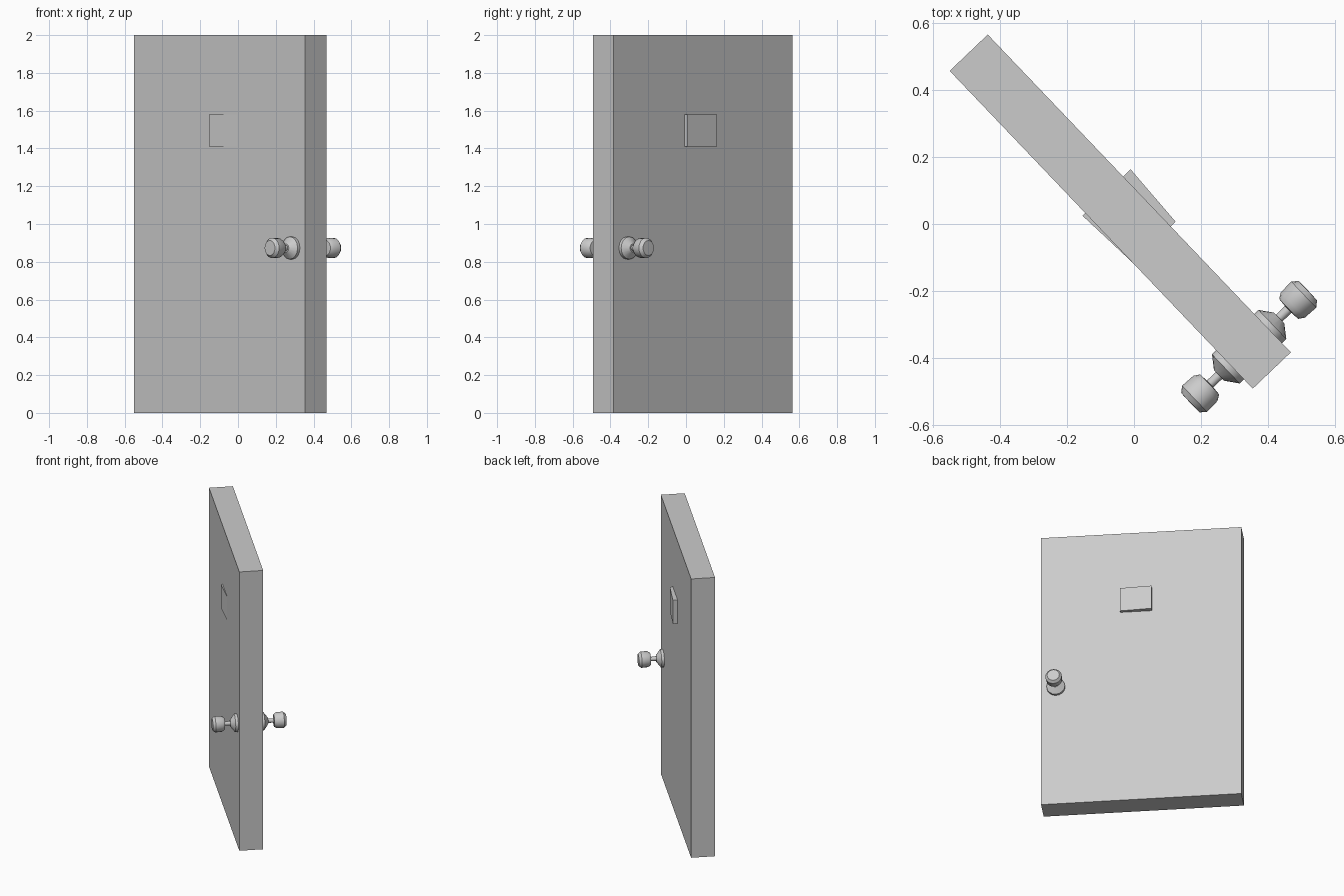
import bpy, bmesh, math
from mathutils import Matrix, Vector

if "Cube" in bpy.data.objects:
    bpy.data.objects.remove(bpy.data.objects["Cube"])

ANGLE = math.radians(-46.35)          # door swings open about z
CENTRE = Vector((-0.041, 0.037, 0.0))
DOOR = Matrix.Translation(CENTRE) @ Matrix.Rotation(ANGLE, 4, 'Z')


def finish(name, bm):
    bmesh.ops.recalc_face_normals(bm, faces=bm.faces)
    me = bpy.data.meshes.new(name)
    bm.to_mesh(me)
    bm.free()
    ob = bpy.data.objects.new(name, me)
    bpy.context.collection.objects.link(ob)
    return ob


def prism(name, outline, z0, z1):
    bm = bmesh.new()
    face = bm.faces.new([bm.verts.new((x, y, z0)) for x, y in outline])
    ext = bmesh.ops.extrude_face_region(bm, geom=[face])
    top = [v for v in ext['geom'] if isinstance(v, bmesh.types.BMVert)]
    bmesh.ops.translate(bm, verts=top, vec=(0, 0, z1 - z0))
    return finish(name, bm)


def lathe(name, profile, matrix, sides=16):
    # profile of (radius, distance) spun about local y
    bm = bmesh.new()
    pts = [bm.verts.new((r, t, 0)) for r, t in profile]
    edges = [bm.edges.new(p) for p in zip(pts, pts[1:])]
    bmesh.ops.spin(bm, geom=pts + edges, cent=(0, 0, 0), axis=(0, 1, 0),
                   angle=2 * math.pi, steps=sides, use_duplicate=False)
    bmesh.ops.remove_doubles(bm, verts=bm.verts, dist=1e-5)
    bmesh.ops.transform(bm, matrix=matrix, verts=bm.verts)
    ob = finish(name, bm)
    bpy.ops.object.select_all(action='DESELECT')
    ob.select_set(True)
    bpy.context.view_layer.objects.active = ob
    bpy.ops.object.shade_smooth_by_angle(angle=math.radians(30))
    return ob


# door slab
L, T = 0.655, 0.0785
slab = prism("door_slab", [(-L, -T), (L, -T), (L, T), (-L, T)], 0, 2)
slab.matrix_world = DOOR

# slightly skewed window block passing through the slab
prism("window_block", [(-0.154, 0.025), (0.0, -0.119), (0.124, 0.007), (-0.01, 0.163)],
      1.41, 1.58)

# rosette, stem and knob on both faces
rosette = [(0, 0.07), (0.06, 0.07), (0.06, 0.096), (0.022, 0.124), (0, 0.124)]
stem = [(0, 0.1), (0.014, 0.1), (0.014, 0.17), (0, 0.17)]
knob = [(0, 0.16), (0.041, 0.163), (0.052, 0.18), (0.054, 0.225), (0.04, 0.242), (0, 0.243)]
place = DOOR @ Matrix.Translation((0.557, 0, 0.873))
for side, turn in (("back", 0), ("front", math.pi)):
    m = place @ Matrix.Rotation(turn, 4, 'Z')
    for part, prof in (("rosette", rosette), ("stem", stem), ("knob", knob)):
        lathe(f"{side}_{part}", prof, m)
